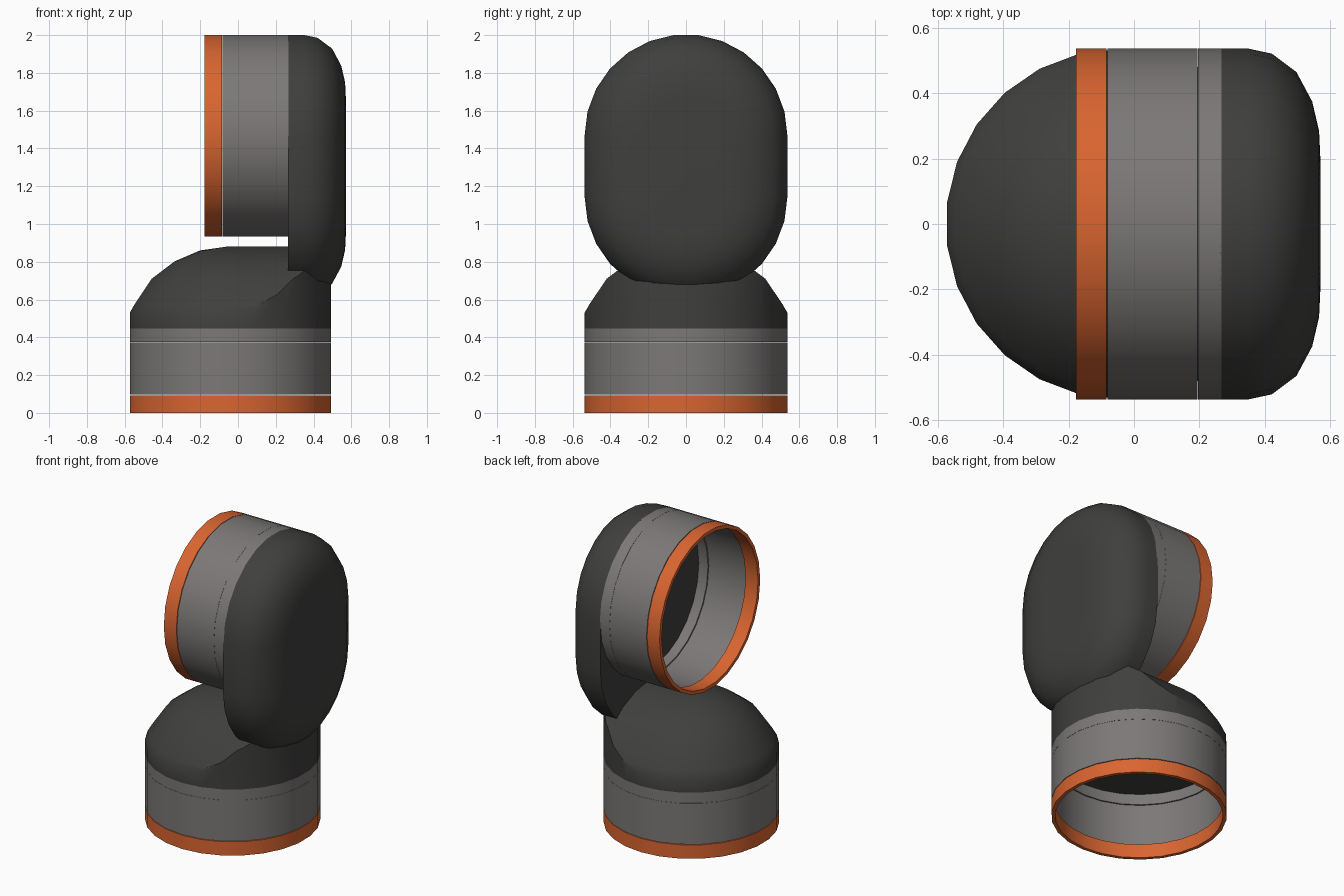
import bpy, bmesh
from math import pi, sin, cos, radians
from mathutils import Vector, Matrix

if "Cube" in bpy.data.objects:
    bpy.data.objects.remove(bpy.data.objects["Cube"])

SIDES = 26
R = 0.537      # outer radius of both tubes
WALL = 0.015
H = 0.446      # tube length up to the cap


def material(name, rgb):
    m = bpy.data.materials.new(name)
    m.diffuse_color = (*rgb, 1)
    m.use_nodes = True
    m.node_tree.nodes["Principled BSDF"].inputs["Base Color"].default_value = m.diffuse_color
    return m


ORANGE = material("orange", (0.70, 0.13, 0.03))
GREY = material("mid_grey", (0.20, 0.19, 0.185))
DARK = material("dark_grey", (0.05, 0.05, 0.048))


def finish(name, bm, mat, place):
    bmesh.ops.recalc_face_normals(bm, faces=bm.faces[:])
    me = bpy.data.meshes.new(name)
    bm.to_mesh(me)
    bm.free()
    me.materials.append(mat)
    ob = bpy.data.objects.new(name, me)
    bpy.context.collection.objects.link(ob)
    ob.matrix_world = place
    bpy.context.view_layer.objects.active = ob
    ob.select_set(True)
    bpy.ops.object.shade_smooth_by_angle(angle=radians(32))
    ob.select_set(False)
    return ob


def bridge(bm, a, b):
    n = len(a)
    for i in range(n):
        j = (i + 1) % n
        bm.faces.new((a[i], a[j], b[j], b[i]))


def tube(name, z0, z1, wall, mat, place):
    bm = bmesh.new()
    rings = []
    for r, z in ((R, z0), (R, z1), (R - wall, z1), (R - wall, z0)):
        angles = [pi / 2 + 2 * pi * k / SIDES for k in range(SIDES)]
        rings.append([bm.verts.new((r * cos(a), r * sin(a), z)) for a in angles])
    for k in range(4):
        bridge(bm, rings[k], rings[(k + 1) % 4])
    return finish(name, bm, mat, place)


def long_dome(profile, stretch):
    """Rounded dome whose +x half is pulled out along x."""
    bm = bmesh.new()
    half = SIDES // 2
    rings = []
    for r, z in profile:
        ring = []
        for start, dx in ((pi / 2, 0), (-pi / 2, stretch)):
            for k in range(half + 1):
                a = start + pi * k / half
                ring.append(bm.verts.new((dx + r * cos(a), r * sin(a), z)))
        rings.append(ring)
    for a, b in zip(rings, rings[1:]):
        bridge(bm, a, b)
    bm.faces.new(rings[0])
    bm.faces.new(rings[-1])
    return bm


# the two halves share one layout: tube along local z, cap pulled along local x
lower = Matrix.Translation((-0.04, 0, 0))
upper = Matrix.Translation((-0.178, 0, 1.467)) @ Matrix.Rotation(pi / 2, 4, 'Y')

# open tubes: coloured rim, body and collar
for side, place in (("lower", lower), ("upper", upper)):
    tube(side + "_rim", 0, 0.093, WALL + 0.008, ORANGE, place)
    tube(side + "_body", 0.097, 0.373, WALL, GREY, place)
    tube(side + "_collar", 0.374, H, WALL + 0.008, GREY, place)

# lower cap: long dome trimmed by the faces of the tube on its +x half
bm = long_dome([(R, H), (R, 0.53), (0.511, 0.575), (0.42, 0.71), (0.298, 0.802),
                (0.162, 0.86), (0.02, 0.88)], 0.65)
for k in range(SIDES // 2):
    a = -pi / 2 + (k + 0.5) * 2 * pi / SIDES
    n = Vector((cos(a), sin(a), 0))
    cut = bmesh.ops.bisect_plane(
        bm, geom=bm.verts[:] + bm.edges[:] + bm.faces[:], dist=1e-5,
        plane_co=n * R * cos(pi / SIDES), plane_no=n, clear_outer=True)
    open_edges = [e for e in bm.edges if len(e.link_faces) == 1]
    if open_edges:
        bmesh.ops.holes_fill(bm, edges=open_edges, sides=0)
finish("lower_cap", bm, DARK, lower)

# upper cap: stadium with a rounded outer edge, sunk into the lower cap
bm = long_dome([(R, H - 0.004), (R, 0.53), (0.522, 0.60), (0.465, 0.676),
                (0.375, 0.724), (0.285, 0.745), (0.2, 0.749)], 0.322)
finish("upper_cap", bm, DARK, upper)
